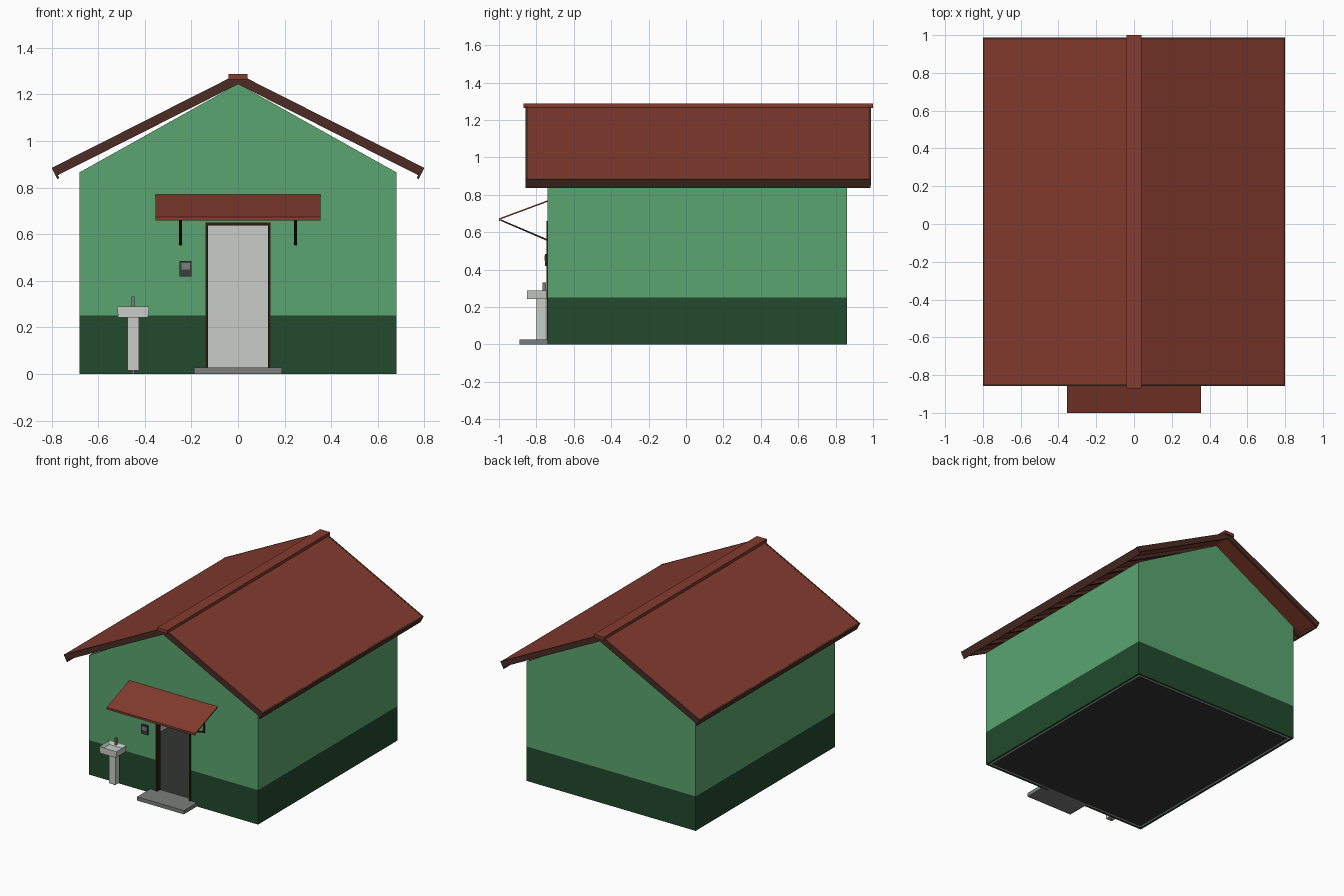
import bpy, bmesh, math

cube = bpy.data.objects.get("Cube")
if cube:
    bpy.data.objects.remove(cube, do_unlink=True)


def material(name, code):
    """Flat material from an sRGB hex code, stored as linear values."""
    srgb = [int(code[i:i + 2], 16) / 255 for i in (0, 2, 4)]
    rgba = [c / 12.92 if c < 0.04 else ((c + 0.055) / 1.055) ** 2.4 for c in srgb] + [1]
    m = bpy.data.materials.new(name)
    m.use_nodes = True
    m.diffuse_color = rgba
    m.node_tree.nodes["Principled BSDF"].inputs["Base Color"].default_value = rgba
    return m


GREEN = material("wall green", "5aa570")
DARK_GREEN = material("base green", "224a2d")
RED = material("roof red", "833b2e")
BROWN = material("trim brown", "4c2c23")
DARK_BROWN = material("frame dark brown", "2c1c11")
WHITE = material("pale grey", "c8ccc7")
FLOOR = material("floor charcoal", "333633")
GREY = material("concrete grey", "7b7e7c")
METER = material("meter dark grey", "3a3f3d")


def prism(name, mat, profile, lo, hi, axis="y"):
    """Extrude a closed profile, (x, z) along y or (y, z) along x."""
    bm = bmesh.new()
    place = (lambda p, t: (p[0], t, p[1])) if axis == "y" else (lambda p, t: (t, p[0], p[1]))
    face = bm.faces.new([bm.verts.new(place(p, lo)) for p in profile])
    ext = bmesh.ops.extrude_face_region(bm, geom=[face])
    verts = [v for v in ext["geom"] if isinstance(v, bmesh.types.BMVert)]
    bmesh.ops.translate(bm, verts=verts, vec=(0, hi - lo, 0) if axis == "y" else (hi - lo, 0, 0))
    bmesh.ops.recalc_face_normals(bm, faces=bm.faces)
    mesh = bpy.data.meshes.new(name)
    bm.to_mesh(mesh)
    bm.free()
    mesh.materials.append(mat)
    ob = bpy.data.objects.new(name, mesh)
    bpy.context.collection.objects.link(ob)
    return ob


def box(name, mat, x0, x1, y0, y1, z0, z1):
    return prism(name, mat, [(x0, z0), (x1, z0), (x1, z1), (x0, z1)], y0, y1)


W, FRONT, BACK = 0.68, -0.74, 0.86
BASE, EAVE, PEAK = 0.25, 0.865, 1.245
DOOR_W, DOOR_H = 0.14, 0.65
SKIN, WALL = 0.015, 0.03


def gable(half, bottom, door):
    """Gable outline, with a notch for the doorway if wanted."""
    eave = PEAK - (PEAK - EAVE) * half / W
    pts = [(half, bottom), (half, eave), (0, PEAK), (-half, eave), (-half, bottom)]
    if door:
        pts += [(-DOOR_W, bottom), (-DOOR_W, DOOR_H), (DOOR_W, DOOR_H), (DOOR_W, bottom)]
    return pts


# Gable walls with pale inner lining
prism("front_wall", GREEN, gable(W, BASE, True), FRONT, FRONT + SKIN)
prism("front_lining", WHITE, gable(W - SKIN, 0.002, True), FRONT + SKIN, FRONT + WALL)
prism("back_wall", GREEN, gable(W, BASE, False), BACK - SKIN, BACK)
prism("back_lining", WHITE, gable(W - SKIN, 0.002, False), BACK - WALL, BACK - SKIN)
box("back_base", DARK_GREEN, -W, W, BACK - SKIN, BACK, 0, BASE)

# Side walls, painted base and lining
for s, side in ((1, "left"), (-1, "right")):
    xs = sorted((s * W, s * (W - SKIN)))
    xl = sorted((s * (W - SKIN), s * (W - WALL)))
    xd = sorted((s * DOOR_W, s * W))
    box(side + "_wall", GREEN, *xs, FRONT + SKIN, BACK - SKIN, BASE, EAVE)
    box(side + "_base", DARK_GREEN, *xs, FRONT + SKIN, BACK - SKIN, 0, BASE)
    box(side + "_lining", WHITE, *xl, FRONT + WALL, BACK - WALL, 0.002, EAVE)
    box(side + "_front_base", DARK_GREEN, *xd, FRONT, FRONT + SKIN, 0, BASE)
box("floor", FLOOR, -W + WALL, W - WALL, FRONT + WALL, BACK - WALL, 0, 0.02)

# Door frame and step
for s, side in ((1, "left"), (-1, "right")):
    box(side + "_door_jamb", DARK_BROWN, *sorted((s * 0.128, s * DOOR_W)), FRONT - 0.006, FRONT + WALL + 0.005, 0.02, DOOR_H)
box("door_head", DARK_BROWN, -DOOR_W, DOOR_W, FRONT - 0.006, FRONT + WALL + 0.005, 0.638, DOOR_H)
box("door_step", GREY, -0.188, 0.188, -0.89, FRONT + WALL, 0, 0.027)

# Roof
RIDGE, PITCH, LENGTH = 1.288, math.atan(0.505), 0.896
R_FRONT, R_BACK = -0.858, 0.988


def slope(s, u, d):
    """Point u along the slope and d below its top surface."""
    c, n = math.cos(PITCH), math.sin(PITCH)
    return (s * (u * c - d * n), RIDGE - u * n - d * c)


def slope_strip(s, d0, d1, u1=LENGTH):
    """Strip of the slope between two depths, cut plumb at the ridge."""
    t = math.tan(PITCH)
    return [slope(s, d0 * t, d0), slope(s, u1, d0), slope(s, u1, d1), slope(s, d1 * t, d1)]


for s, side in ((1, "left"), (-1, "right")):
    prism(side + "_roof_sheet", RED, slope_strip(s, 0.001, 0.013, LENGTH - 0.01), R_FRONT + 0.012, R_BACK - 0.012)
    prism(side + "_front_bargeboard", BROWN, slope_strip(s, 0, 0.04), R_FRONT, R_FRONT + 0.012)
    prism(side + "_back_bargeboard", BROWN, slope_strip(s, 0, 0.04), R_BACK - 0.012, R_BACK)
    fascia = [slope(s, u, d) for u, d in ((LENGTH - 0.01, 0.002), (LENGTH, 0.002), (LENGTH, 0.054), (LENGTH - 0.01, 0.054))]
    prism(side + "_fascia", BROWN, fascia, R_FRONT + 0.001, R_BACK - 0.001)
    for i in range(8):
        y = FRONT + 0.05 + i * 0.21
        prism(f"{side}_rafter_{i + 1}", BROWN, slope_strip(s, 0.013, 0.036, LENGTH - 0.01), y, y + 0.025)
box("ridge_cap", RED, -0.04, 0.04, -0.87, 1.0, 1.264, 1.288)

# Canopy with lip and struts
prism("canopy", RED, [(FRONT, 0.77), (-0.998, 0.674), (-0.998, 0.666), (FRONT, 0.762)], -0.355, 0.355, "x")
box("canopy_lip", RED, -0.355, 0.355, -1.0, -0.992, 0.659, 0.674)
for s, side in ((1, "left"), (-1, "right")):
    x = s * 0.247
    strut = [(FRONT, 0.552), (-0.99, 0.66), (-0.99, 0.668), (FRONT, 0.562)]
    prism(side + "_canopy_strut", DARK_BROWN, strut, x - 0.006, x + 0.006, "x")
    box(side + "_canopy_bracket", DARK_BROWN, x - 0.006, x + 0.006, FRONT - 0.006, FRONT, 0.552, 0.66)

# Meter box
box("meter_box", METER, -0.25, -0.2, FRONT - 0.014, FRONT, 0.418, 0.484)
box("meter_window", GREY, -0.243, -0.207, FRONT - 0.017, FRONT - 0.014, 0.448, 0.476)

# Wash basin: tapered bowl with a sunken top
basin = prism("basin", WHITE, [(-0.514, 0.242), (-0.386, 0.242), (-0.381, 0.289), (-0.519, 0.289)], -0.85, FRONT)
bm = bmesh.new()
bm.from_mesh(basin.data)
top = max(bm.faces, key=lambda f: f.calc_center_median().z)
bmesh.ops.inset_region(bm, faces=[top], thickness=0.018)
bmesh.ops.translate(bm, verts=top.verts, vec=(0, 0, -0.02))
bm.to_mesh(basin.data)
bm.free()
box("basin_pedestal", WHITE, -0.475, -0.425, -0.8, -0.75, 0.015, 0.242)
box("basin_drain", GREY, -0.455, -0.445, -0.78, -0.77, 0, 0.015)
box("tap_post", GREY, -0.456, -0.444, -0.768, -0.748, 0.285, 0.332)
